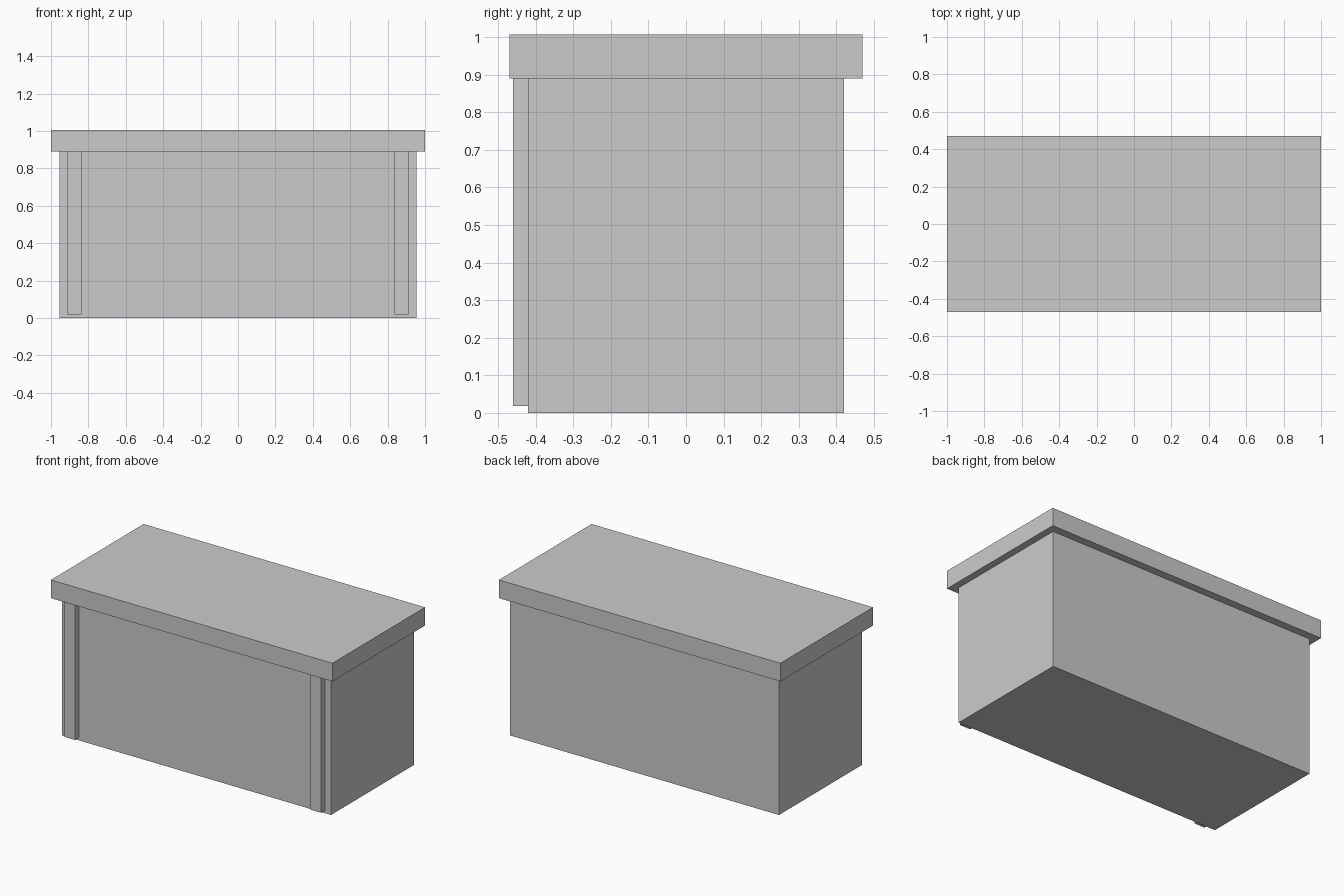
import bpy
import bmesh

if "Cube" in bpy.data.objects:
    bpy.data.objects.remove(bpy.data.objects["Cube"])


def box(name, lo, hi):
    """Axis-aligned box between two corners."""
    bm = bmesh.new()
    bmesh.ops.create_cube(bm, size=1)
    for v in bm.verts:
        v.co = [(a + b) / 2 + c * (b - a) for a, b, c in zip(lo, hi, v.co)]
    mesh = bpy.data.meshes.new(name)
    bm.to_mesh(mesh)
    bm.free()
    obj = bpy.data.objects.new(name, mesh)
    bpy.context.collection.objects.link(obj)
    return obj


TOP_UNDERSIDE = 0.889

# Main counter body
box("counter_body", (-0.955, -0.42, 0), (0.955, 0.42, TOP_UNDERSIDE))

# Overhanging slab on top
box("counter_top", (-1, -0.47, TOP_UNDERSIDE), (1, 0.47, 1.006))

# Pilaster strips near both front corners
for side, x in (("left", -0.874), ("right", 0.874)):
    box(f"front_pilaster_{side}", (x - 0.038, -0.46, 0.018),
        (x + 0.038, -0.42, TOP_UNDERSIDE))
